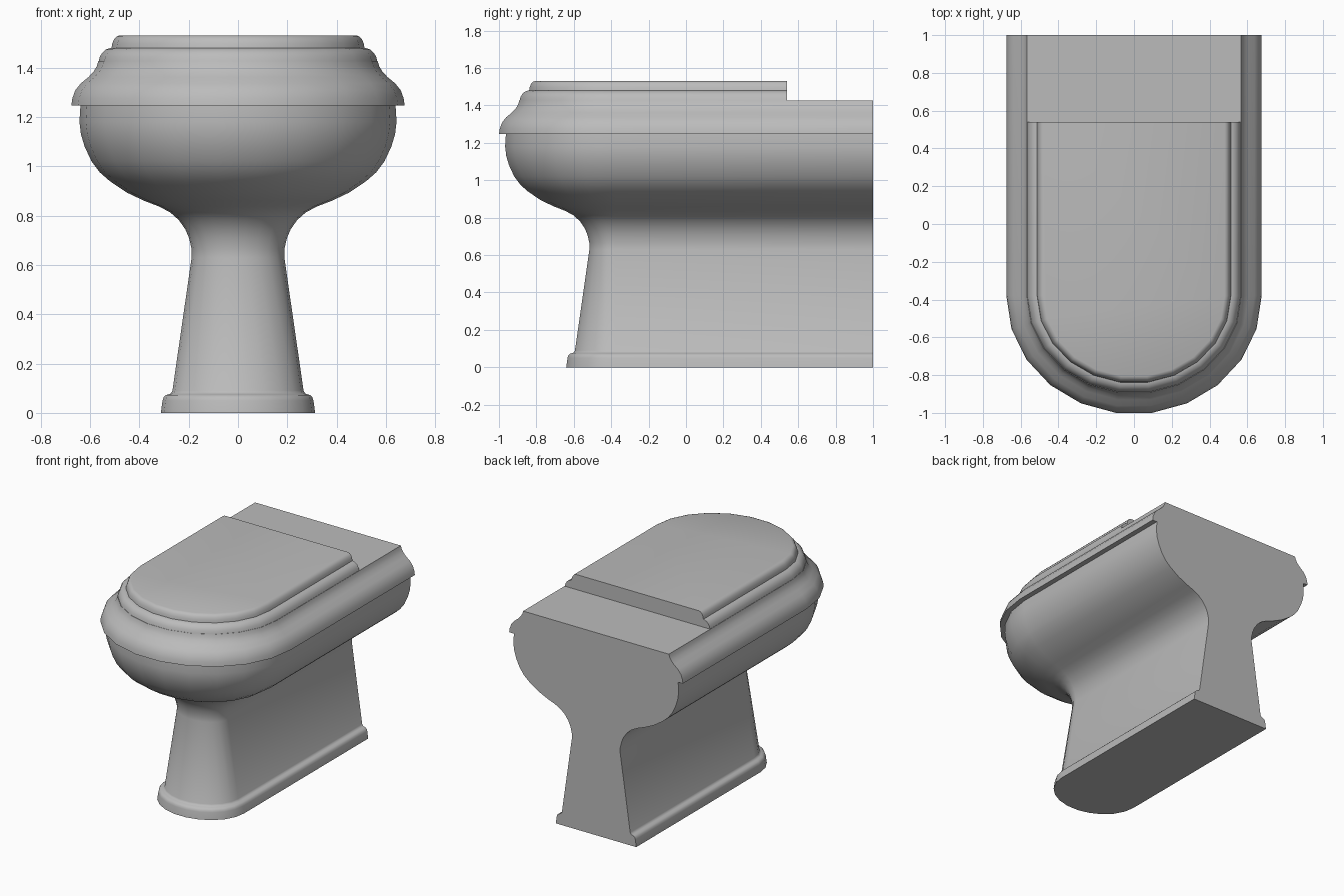
import bpy
import bmesh
import math

if "Cube" in bpy.data.objects:
    bpy.data.objects.remove(bpy.data.objects["Cube"])

ARC_Y = -0.38      # where the straight sides meet the rounded front
SEGMENTS = 11      # facets around the front

porcelain = bpy.data.materials.new("grey porcelain")
porcelain.diffuse_color = (0.5, 0.5, 0.5, 1)
porcelain.use_nodes = True
porcelain.node_tree.nodes["Principled BSDF"].inputs["Base Color"].default_value = porcelain.diffuse_color


def u_ring(bm, w, z, back):
    """U-shaped outline: straight sides and a half-elliptical front."""
    pts = [(w, back)]
    for i in range(SEGMENTS + 1):
        a = math.pi * i / SEGMENTS
        pts.append((w * math.cos(a), ARC_Y - (w - 0.05) * math.sin(a)))
    pts.append((-w, back))
    return [bm.verts.new((x, y, z)) for x, y in pts]


def u_solid(name, profile, back, bottom=True, top=True):
    """Stack U-shaped outlines along a (half width, height) profile."""
    bm = bmesh.new()
    rings = [u_ring(bm, w, z, back) for w, z in profile]
    for lo, hi in zip(rings, rings[1:]):
        for i in range(len(lo) - 1):
            bm.faces.new((lo[i], hi[i], hi[i + 1], lo[i + 1]))
    # flat back wall
    bm.faces.new([r[0] for r in rings] + [r[-1] for r in reversed(rings)])
    if bottom:
        bm.faces.new(rings[0])
    if top:
        bm.faces.new(rings[-1])
    bmesh.ops.recalc_face_normals(bm, faces=bm.faces)
    if bm.calc_volume(signed=True) < 0:
        bmesh.ops.reverse_faces(bm, faces=bm.faces)
    mesh = bpy.data.meshes.new(name)
    bm.to_mesh(mesh)
    bm.free()
    mesh.materials.append(porcelain)
    obj = bpy.data.objects.new(name, mesh)
    bpy.context.collection.objects.link(obj)
    bpy.ops.object.select_all(action="DESELECT")
    obj.select_set(True)
    bpy.context.view_layer.objects.active = obj
    bpy.ops.object.shade_smooth_by_angle(angle=math.radians(38))
    return obj


# Plinth moulding, tapering foot and flared bowl
u_solid("pedestal_bowl", [
    (0.313, 0.0), (0.306, 0.05), (0.302, 0.063), (0.293, 0.072),
    (0.28, 0.076), (0.272, 0.08), (0.266, 0.09),
    (0.188, 0.63), (0.188, 0.665), (0.199, 0.71), (0.214, 0.745),
    (0.24, 0.782), (0.275, 0.813), (0.32, 0.837), (0.38, 0.86),
    (0.45, 0.893), (0.52, 0.94), (0.56, 0.975), (0.594, 1.02),
    (0.622, 1.08), (0.637, 1.13), (0.643, 1.18), (0.639, 1.247),
], 1.0, top=False)

# Overhanging rim with an ogee edge, its top forming the rear shelf
u_solid("rim", [
    (0.676, 1.247), (0.672, 1.275), (0.66, 1.308), (0.638, 1.336),
    (0.606, 1.362), (0.585, 1.385), (0.573, 1.405), (0.567, 1.425),
], 1.0)

# Seat ring and closed lid, stopping short of the shelf
u_solid("seat", [
    (0.565, 1.425), (0.56, 1.445), (0.55, 1.461), (0.537, 1.473), (0.518, 1.48),
], 0.54, bottom=False)
u_solid("lid", [
    (0.513, 1.48), (0.51, 1.498), (0.503, 1.515), (0.493, 1.526), (0.48, 1.531),
], 0.54, bottom=False)
